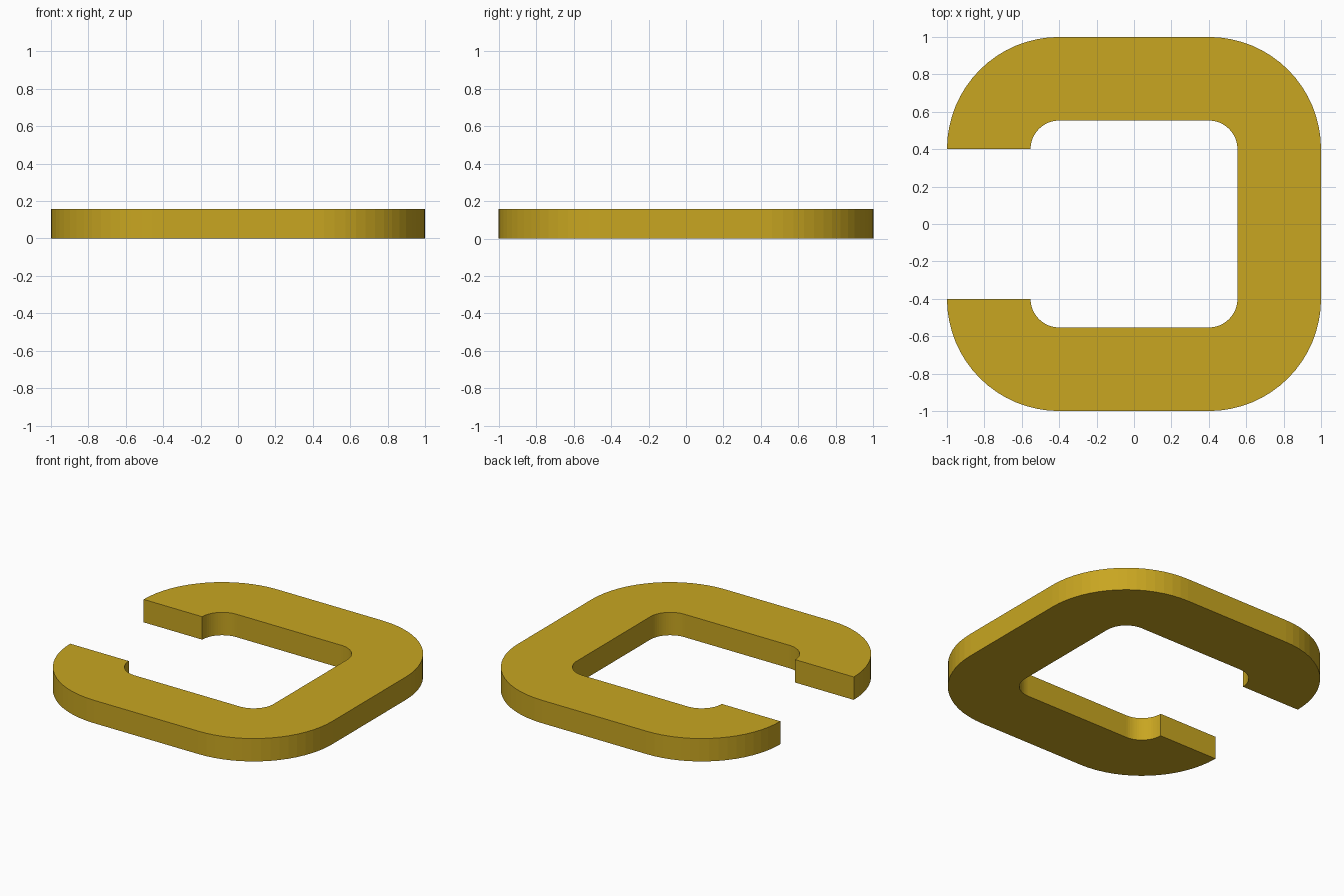
import bpy, bmesh
from math import sin, cos, radians

if "Cube" in bpy.data.objects:
    bpy.data.objects.remove(bpy.data.objects["Cube"])

HEIGHT = 0.158
CENTRE = 0.4      # corner arc centres at +-CENTRE
STEPS = 16        # facets per rounded corner


def open_loop(radius):
    """Four rounded corners, clockwise from the upper to the lower end of the gap."""
    points = []
    corners = [(-1, 1, 180), (1, 1, 90), (1, -1, 0), (-1, -1, -90)]
    for sx, sy, start in corners:
        for i in range(STEPS + 1):
            a = radians(start - 90 * i / STEPS)
            points.append((sx * CENTRE + radius * cos(a), sy * CENTRE + radius * sin(a)))
    return points


# Flat C-shaped band between the outer and inner outlines
bm = bmesh.new()
outer = [bm.verts.new((x, y, 0)) for x, y in open_loop(0.6)]
inner = [bm.verts.new((x, y, 0)) for x, y in open_loop(0.153)]
for i in range(len(outer) - 1):
    bm.faces.new((outer[i], outer[i + 1], inner[i + 1], inner[i]))

# Thicken the band upward
result = bmesh.ops.extrude_face_region(bm, geom=bm.faces[:])
top = [g for g in result["geom"] if isinstance(g, bmesh.types.BMVert)]
bmesh.ops.translate(bm, verts=top, vec=(0, 0, HEIGHT))
# Make sure the underside is closed
bmesh.ops.holes_fill(bm, edges=[e for e in bm.edges if e.is_boundary])
bmesh.ops.recalc_face_normals(bm, faces=bm.faces[:])

mesh = bpy.data.meshes.new("open_square_ring")
bm.to_mesh(mesh)
bm.free()
ring = bpy.data.objects.new("open_square_ring", mesh)
bpy.context.collection.objects.link(ring)

gold = bpy.data.materials.new("gold")
gold.diffuse_color = (0.58, 0.38, 0.015, 1)
gold.use_nodes = True
gold.node_tree.nodes["Principled BSDF"].inputs["Base Color"].default_value = gold.diffuse_color
mesh.materials.append(gold)
